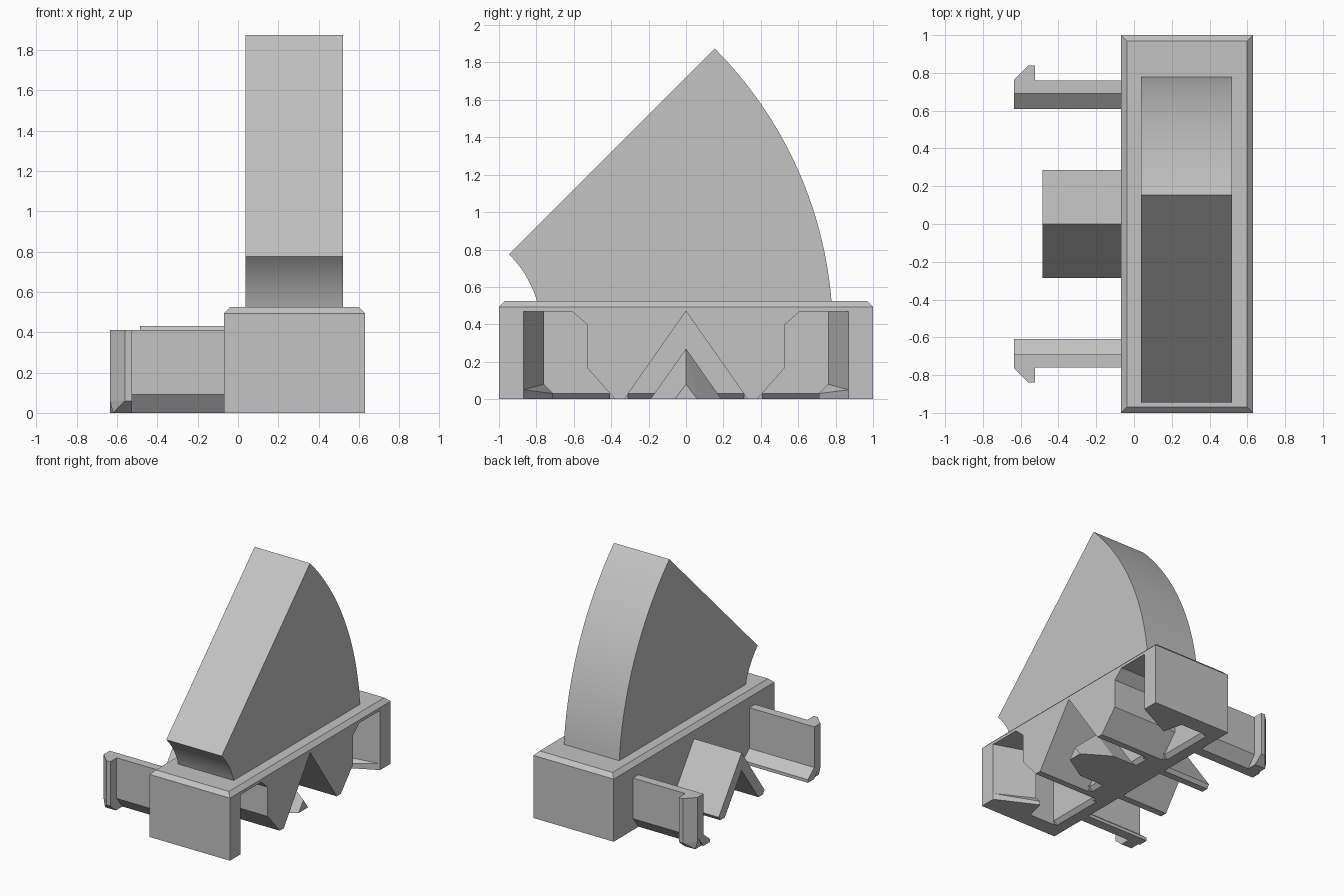
import bpy, bmesh, math
from mathutils import Vector

cube = bpy.data.objects.get("Cube")
if cube:
    bpy.data.objects.remove(cube, do_unlink=True)

grey = bpy.data.materials.new("light_grey")
grey.use_nodes = True
GREY = (0.55, 0.55, 0.55, 1)
grey.diffuse_color = GREY
grey.node_tree.nodes["Principled BSDF"].inputs["Base Color"].default_value = GREY


def finish(name, bm):
    bmesh.ops.recalc_face_normals(bm, faces=bm.faces)
    mesh = bpy.data.meshes.new(name)
    bm.to_mesh(mesh)
    bm.free()
    mesh.materials.append(grey)
    ob = bpy.data.objects.new(name, mesh)
    bpy.context.collection.objects.link(ob)
    return ob


def prism(name, profile, axis, lo, hi, side=1):
    """Extrude a 2D profile along an axis; side mirrors it in y."""
    bm = bmesh.new()
    place = {"x": lambda a, b, t: (t, a * side, b),
             "y": lambda a, b, t: (a, t * side, b),
             "z": lambda a, b, t: (a, b * side, t)}[axis]
    face = bm.faces.new([bm.verts.new(place(a, b, lo)) for a, b in profile])
    out = bmesh.ops.extrude_face_region(bm, geom=[face])
    move = Vector(place(0, 0, hi)) - Vector(place(0, 0, lo))
    bmesh.ops.translate(bm, vec=move,
                        verts=[v for v in out["geom"] if isinstance(v, bmesh.types.BMVert)])
    return finish(name, bm)


def hull(name, points, side=1):
    bm = bmesh.new()
    for x, y, z in points:
        bm.verts.new((x, y * side, z))
    bmesh.ops.convex_hull(bm, input=bm.verts)
    return finish(name, bm)


def combine(target, other, operation):
    mod = target.modifiers.new("cut", "BOOLEAN")
    mod.operation, mod.object, mod.solver = operation, other, "EXACT"
    bpy.context.view_layer.objects.active = target
    bpy.ops.object.modifier_apply(modifier=mod.name)
    bpy.data.objects.remove(other, do_unlink=True)


# Base block with chamfered top rim
X0, X1, TOP = -0.07, 0.63, 0.525
bm = bmesh.new()
bmesh.ops.create_cube(bm, size=1)
for v in bm.verts:
    v.co = (X1 if v.co.x > 0 else X0, v.co.y * 2, TOP if v.co.z > 0 else 0)
rim = [e for e in bm.edges if all(v.co.z > 0.1 for v in e.verts)]
bmesh.ops.bevel(bm, geom=rim, offset=0.032, segments=1, affect="EDGES")
base = finish("base_block", bm)

# Triangular socket in the middle of the open side
NOTCH, POCKET = 0.17, 0.05
socket = [(0, 0.47), (0.4, -0.1), (-0.4, -0.1)]
combine(base, prism("socket_cut", socket, "x", NOTCH, 0.8), "DIFFERENCE")


def edge_chamfer(back):
    return [(back - 0.03, 0), (back + 0.01, 0.04), (back + 0.01, -0.02), (back - 0.05, -0.02)]


combine(base, prism("chamfer_cut", edge_chamfer(NOTCH), "y", -0.31, 0.31), "DIFFERENCE")

# Clip pockets: shaped inner wall, tapered entry lip and undercut
inner = [(0.75, -0.1), (0.75, 0.47), (0.61, 0.47), (0.53, 0.4),
         (0.53, 0.17), (0.38, 0), (0.3, -0.1)]
outer = [(0.8, 0.7), (0.8, 0.93), (X1, 0.87), (0.31, 0.76),
         (0.27, 0.87), (POCKET, 0.87), (POCKET, 0.7)]
for s in (-1, 1):
    combine(base, prism("pocket_cut", inner, "x", POCKET, 0.8, s), "DIFFERENCE")
    combine(base, prism("lip_cut", outer, "z", -0.1, 0.47, s), "DIFFERENCE")
    combine(base, prism("chamfer_cut", edge_chamfer(POCKET), "y", 0.41, 0.86, s), "DIFFERENCE")

# Sloping foot under each entry lip
foot = [(X1, 0.87), (0.31, 0.71), (0.27, 0.87)]
for s, label in ((-1, "front"), (1, "back")):
    pts = [(x, y, z) for x, y in foot for z in (0, 0.03)]
    pts += [(X1, 0.87, 0.05), (0.31, 0.76, 0.08), (0.27, 0.87, 0.08)]
    hull(label + "_lip_foot", pts, s)

# Tapered ridge inside the socket
hull("socket_ridge", [(0.12, 0, 0.27), (0.36, 0, 0.27), (0.57, 0, 0.08)]
     + [(x, s * y, 0) for s in (-1, 1) for x, y in ((0.12, 0.19), (0.36, 0.19), (0.57, 0.06))])

# Chevron tongue on the closed side
half = [(0.285, 0.03), (0.265, 0), (0.21, 0)]
chevron = [(0, 0.43)] + half + [(0, 0.29)] + [(-y, z) for y, z in reversed(half)]
prism("chevron_tongue", chevron, "x", -0.485, X0 + 0.005)

# Spring clips: bent arm plus hooked tip
arm = [(0.76, 0.41), (0.76, 0.09), (0.69, 0), (0.61, 0),
       (0.61, 0.025), (0.69, 0.09), (0.69, 0.41)]
hook = [(-0.635, 0.755), (-0.635, 0.765), (-0.56, 0.84), (-0.525, 0.84), (-0.525, 0.755)]
for s, label in ((-1, "front"), (1, "back")):
    clip = prism(label + "_clip", arm, "x", -0.635, X0 + 0.005, s)
    pts = [(x, y, z) for x, y in hook for z in (0.06, 0.41)]
    pts += [(x, y, 0) for x in (-0.62, -0.525) for y in (0.69, 0.77)]
    combine(clip, hull("hook", pts, s), "UNION")

# Upright sector with concentric arcs
CY, CZ = -1.37, 0.35


def arc(radius, steps):
    low = math.asin((TOP - 0.005 - CZ) / radius)
    angles = [low + (math.pi / 4 - low) * i / steps for i in range(steps + 1)]
    return [(CY + radius * math.cos(a), CZ + radius * math.sin(a)) for a in angles]


sector = prism("sector_upright", arc(2.155, 32) + arc(0.6, 16)[::-1], "x", 0.037, 0.52)
bpy.ops.object.select_all(action="DESELECT")
sector.select_set(True)
bpy.context.view_layer.objects.active = sector
bpy.ops.object.shade_smooth_by_angle(angle=math.radians(25))
